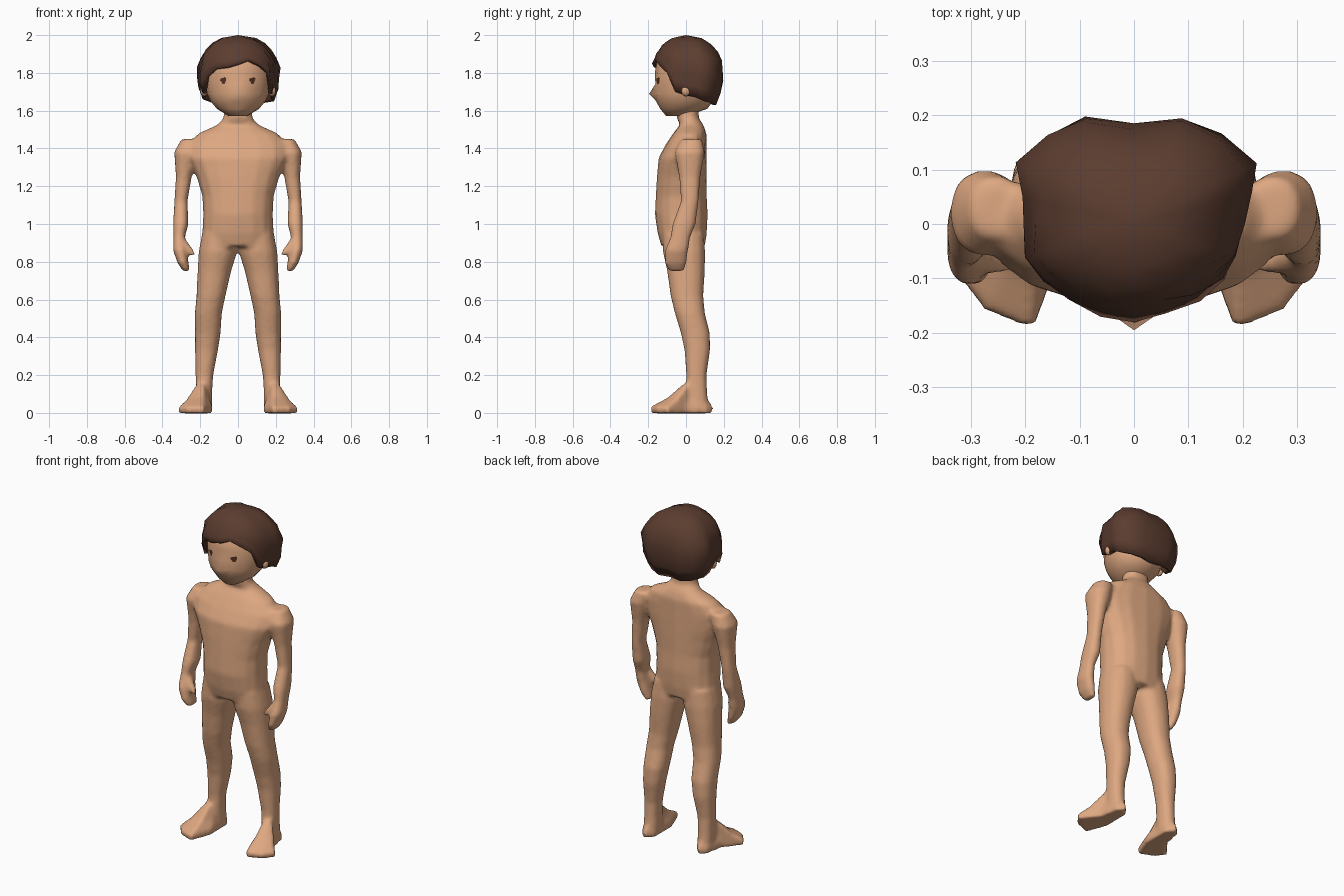
import bpy
import bmesh
import random
from math import sin, cos, pi, copysign
from mathutils import Vector
from mathutils.bvhtree import BVHTree

random.seed(4)
cube = bpy.data.objects.get("Cube")
if cube:
    bpy.data.objects.remove(cube, do_unlink=True)


def material(name, rgb):
    m = bpy.data.materials.new(name)
    m.use_nodes = True
    m.diffuse_color = (*rgb, 1)
    m.node_tree.nodes["Principled BSDF"].inputs["Base Color"].default_value = (*rgb, 1)
    return m


skin = material("skin", (0.73, 0.39, 0.22))
brown = material("hair_brown", (0.105, 0.046, 0.029))
dark = material("eye_brown", (0.09, 0.032, 0.018))


def finish(bm, name, mat, recalc=True):
    if recalc:
        bmesh.ops.recalc_face_normals(bm, faces=bm.faces)
    for f in bm.faces:
        f.smooth = True
    me = bpy.data.meshes.new(name)
    bm.to_mesh(me)
    bm.free()
    me.materials.append(mat)
    ob = bpy.data.objects.new(name, me)
    bpy.context.collection.objects.link(ob)
    return ob


def skin_rings(bm, rings):
    """Bridge lists of points into a closed tube."""
    loops = [[bm.verts.new(p) for p in ring] for ring in rings]
    n = len(loops[0])
    for a, b in zip(loops, loops[1:]):
        for i in range(n):
            j = (i + 1) % n
            bm.faces.new((a[i], a[j], b[j], b[i]))
    bm.faces.new(loops[0])
    bm.faces.new(loops[-1])


def oval(cx, cy, z, rx, ry, side=1, n=16, power=0.88):
    pts = []
    for i in range(n):
        c, s = cos(2 * pi * i / n), sin(2 * pi * i / n)
        pts.append((side * (cx + rx * copysign(abs(c) ** power, c)),
                    cy + ry * copysign(abs(s) ** power, s), z))
    return pts


# Section lists: centre x, centre y, height, half width, half depth
TORSO = [(0, -.015, .88, .18, .115), (0, -.02, .95, .19, .13), (0, -.025, 1.05, .185, .14),
         (0, -.025, 1.15, .19, .135), (0, -.022, 1.25, .22, .132), (0, -.018, 1.35, .265, .127),
         (0, 0, 1.42, .265, .108), (0, .02, 1.48, .21, .088), (0, .03, 1.525, .11, .062),
         (0, .01, 1.56, .077, .058), (0, .01, 1.63, .072, .058)]
LEG = [(.1, -.015, .95, .09, .11), (.107, -.01, .85, .102, .112), (.125, 0, .75, .089, .1),
       (.143, .005, .62, .077, .087), (.157, .02, .53, .072, .08), (.16, .05, .42, .068, .077),
       (.167, .06, .33, .061, .068), (.178, .055, .2, .047, .054), (.18, .055, .12, .044, .057),
       (.18, .06, .03, .045, .06)]
ARM = [(.25, .03, 1.45, .05, .055), (.274, .02, 1.38, .064, .08), (.287, .02, 1.25, .042, .057),
       (.302, .02, 1.12, .035, .047), (.303, -.01, 1.0, .041, .062), (.312, -.03, .93, .031, .053),
       (.308, -.05, .86, .036, .062), (.29, -.055, .79, .029, .057), (.272, -.05, .75, .018, .04)]
THUMB = [(.3, -.055, .92, .022, .025), (.26, -.07, .865, .022, .022), (.234, -.08, .83, .012, .014)]
SOLE = [(.14, .1), (.18, .145), (.22, .11), (.24, 0), (.32, -.1), (.275, -.16), (.185, -.195), (.135, -.06)]

# Body: torso, limbs, hands and feet fused into one skin
bm = bmesh.new()
skin_rings(bm, [oval(*r) for r in TORSO])
for side in (1, -1):
    for part in (LEG, ARM, THUMB):
        skin_rings(bm, [oval(*r, side=side) for r in part])
    foot = []
    for z, k in ((-.002, .97), (.03, 1), (.08, .64), (.15, .32)):
        foot.append([(side * (.18 + (x - .18) * k), .06 + (y - .06) * k, z) for x, y in SOLE])
    skin_rings(bm, foot)
body = finish(bm, "body", skin)
fuse = body.modifiers.new("fuse", 'REMESH')
fuse.mode = 'VOXEL'
fuse.voxel_size = 0.012
fuse.use_smooth_shade = True
relax = body.modifiers.new("relax", 'SMOOTH')
relax.factor = 0.5
relax.iterations = 5

# Head with a small pointed nose
HEAD = [(-.05, 1.572, .05, .055), (-.012, 1.61, .112, .125), (-.008, 1.65, .145, .15),
        (-.005, 1.69, .163, .158), (0, 1.74, .172, .162), (0, 1.8, .175, .165),
        (.005, 1.88, .158, .155), (.01, 1.95, .09, .09)]
bm = bmesh.new()
skin_rings(bm, [oval(0, *r, power=1) for r in HEAD])
for v in bm.verts:
    if abs(v.co.x) < .001 and abs(v.co.z - 1.69) < .001 and v.co.y < 0:
        v.co.y = -.195
bmesh.ops.recalc_face_normals(bm, faces=bm.faces)
face_tree = BVHTree.FromBMesh(bm)
finish(bm, "head", skin)

for side, label in ((1, "left"), (-1, "right")):
    # Ear
    bm = bmesh.new()
    bmesh.ops.create_icosphere(bm, subdivisions=2, radius=1)
    for v in bm.verts:
        v.co = Vector((side * .18 + v.co.x * .021, v.co.y * .025, 1.705 + v.co.z * .03))
    finish(bm, label + "_ear", skin)
    # Eye: thin irregular plate laid on the face
    bm = bmesh.new()
    rim = []
    for i in range(10):
        r = .019 if i % 3 else .013
        x, z = side * .077 + r * cos(pi * i / 5), 1.76 + r * sin(pi * i / 5)
        hit = face_tree.ray_cast(Vector((x, -1, z)), Vector((0, 1, 0)))[0]
        rim.append(bm.verts.new((x, hit.y - .004, z)))
    bm.faces.new(rim)
    finish(bm, label + "_eye", dark, recalc=False)

# Hair: outline seen from above with the height of its lower edge
OUTLINE = [(0, -.18, 1.85), (.06, -.172, 1.87), (.12, -.14, 1.84), (.165, -.1, 1.8),
           (.19, -.06, 1.7), (.2, 0, 1.68), (.216, .06, 1.67), (.222, .11, 1.65),
           (.16, .165, 1.64), (.09, .198, 1.63), (0, .186, 1.63), (-.09, .198, 1.63),
           (-.16, .165, 1.64), (-.212, .11, 1.66), (-.207, .05, 1.67), (-.203, 0, 1.73),
           (-.197, -.06, 1.69), (-.165, -.105, 1.78), (-.12, -.138, 1.82), (-.06, -.167, 1.83)]
SWELL = [(2, 0), (1.985, .42), (1.95, .7), (1.9, .9), (1.84, 1), (1.75, 1), (1.68, .93), (1.62, .76)]


def swell(z):
    for (za, ka), (zb, kb) in zip(SWELL, SWELL[1:]):
        if z >= zb:
            return ka + (kb - ka) * (za - z) / (za - zb)
    return SWELL[-1][1]


bm = bmesh.new()
crown = bm.verts.new((0, 0, 2))
rows, n, previous = 8, len(OUTLINE), None
for r in range(1, rows + 1):
    loop = []
    for x, y, low in OUTLINE:
        z = 2 - (2 - low) * (r / rows) ** 1.5
        k = swell(z) * random.uniform(.97, 1.025)
        loop.append(bm.verts.new((x * k, y * k, z)))
    for i in range(n):
        j = (i + 1) % n
        if previous:
            bm.faces.new((previous[i], loop[i], loop[j], previous[j]))
        else:
            bm.faces.new((crown, loop[i], loop[j]))
    previous = loop
hair = finish(bm, "hair", brown, recalc=False)
shell = hair.modifiers.new("thickness", 'SOLIDIFY')
shell.thickness = 0.02
shell.offset = -1
